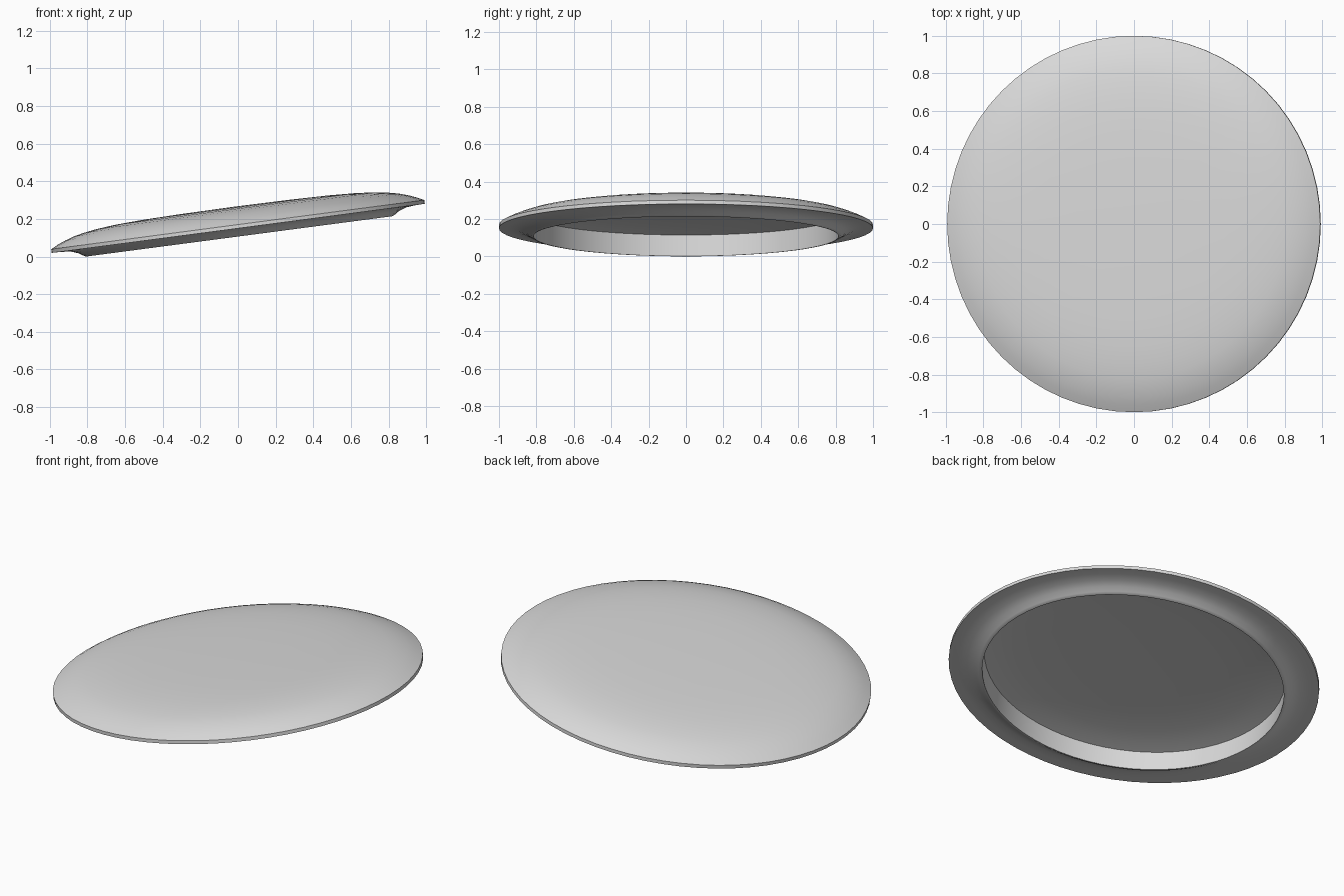
import bpy
import bmesh
import math
from mathutils import Matrix

cube = bpy.data.objects.get("Cube")
if cube:
    bpy.data.objects.remove(cube)

SEGMENTS = 64
TILT = math.radians(7.5)

# Single plastic colour
plastic = bpy.data.materials.new("light grey plastic")
plastic.use_nodes = True
colour = (0.7, 0.7, 0.7, 1)
plastic.diffuse_color = colour
plastic.node_tree.nodes["Principled BSDF"].inputs["Base Color"].default_value = colour

# Half profile as (radius, height above the lip)
dome = [(0, .16), (.3, .158), (.5, .154), (.65, .147), (.75, .137),
        (.82, .126), (.87, .115), (.92, .099), (.96, .083), (1, .063)]
rim_underside = [(1, .043), (.95, .042), (.9, .037), (.86, .023), (.835, .007)]
lip = [(.822, 0), (.815, 0)]
hollow = [(.815, .114), (.75, .125), (.65, .135), (.5, .142), (.3, .146), (0, .148)]
profile = dome + rim_underside + lip + hollow

# Spin the profile into a closed disc
bm = bmesh.new()
verts = [bm.verts.new((r, 0, z)) for r, z in profile]
edges = [bm.edges.new(pair) for pair in zip(verts, verts[1:])]
bmesh.ops.spin(bm, geom=verts + edges, cent=(0, 0, 0), axis=(0, 0, 1),
               angle=math.tau, steps=SEGMENTS, use_merge=False)
bmesh.ops.remove_doubles(bm, verts=bm.verts, dist=0.0005)
bmesh.ops.recalc_face_normals(bm, faces=bm.faces)

# Tilt so the left side rises, then rest the lip on the ground
bm.transform(Matrix.Rotation(-TILT, 4, "Y"))
xs = [v.co.x for v in bm.verts]
drop = min(v.co.z for v in bm.verts)
bm.transform(Matrix.Translation((-(min(xs) + max(xs)) / 2, 0, -drop)))

mesh = bpy.data.meshes.new("flying_disc")
bm.to_mesh(mesh)
bm.free()
mesh.materials.append(plastic)
disc = bpy.data.objects.new("flying_disc", mesh)
bpy.context.collection.objects.link(disc)

# Smooth shading with crisp rim and lip
bpy.ops.object.select_all(action="DESELECT")
disc.select_set(True)
bpy.context.view_layer.objects.active = disc
bpy.ops.object.shade_smooth_by_angle(angle=math.radians(35))
